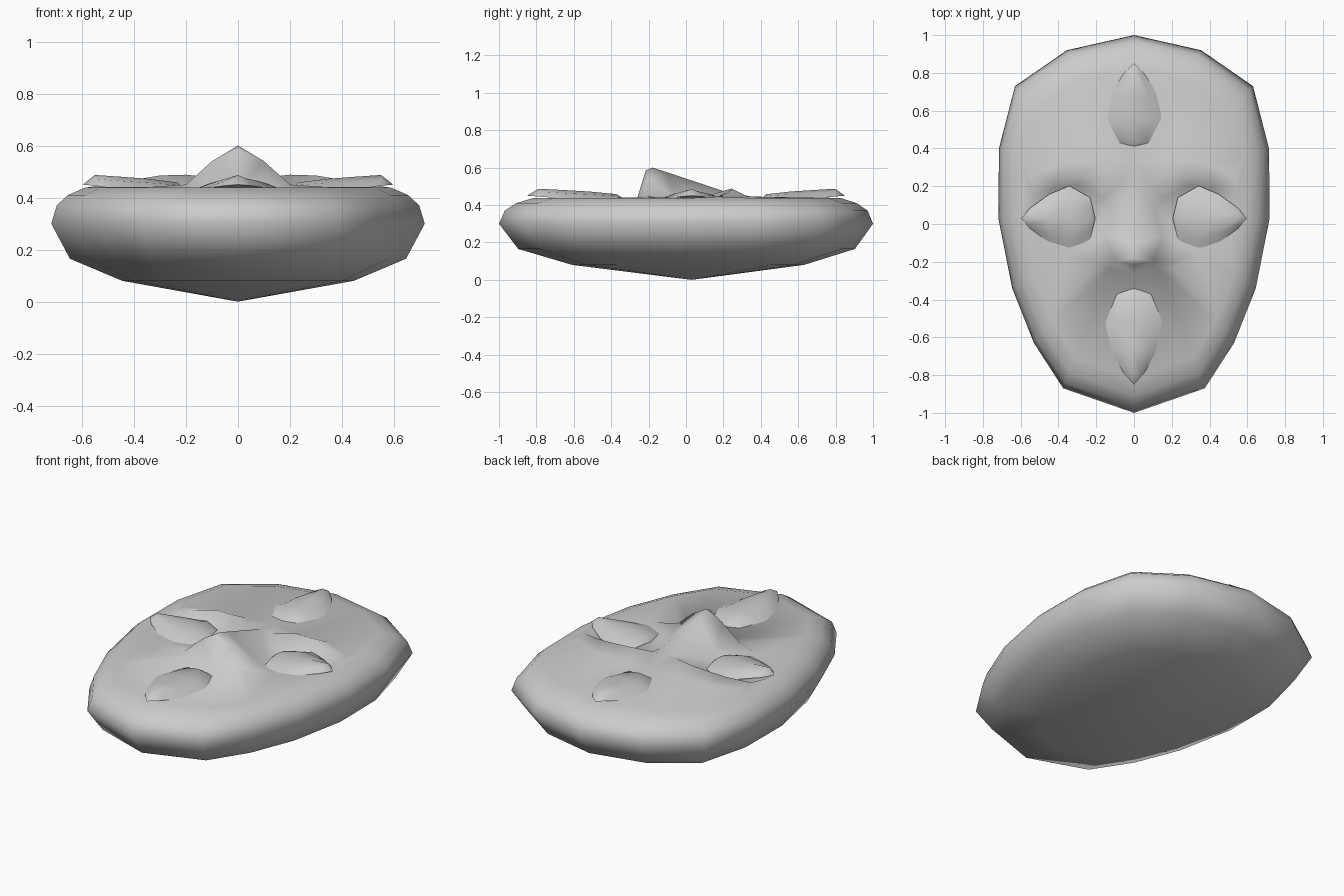
import bpy, bmesh
from mathutils import Vector
from mathutils.geometry import delaunay_2d_cdt

cube = bpy.data.objects.get("Cube")
if cube:
    bpy.data.objects.remove(cube, do_unlink=True)

GREY = (0.6, 0.6, 0.6, 1)
mat = bpy.data.materials.new("plain grey")
mat.use_nodes = True
mat.diffuse_color = GREY
mat.node_tree.nodes["Principled BSDF"].inputs["Base Color"].default_value = GREY


def finish(bm, name, angle):
    bmesh.ops.recalc_face_normals(bm, faces=bm.faces)
    mesh = bpy.data.meshes.new(name)
    bm.to_mesh(mesh)
    bm.free()
    mesh.materials.append(mat)
    obj = bpy.data.objects.new(name, mesh)
    bpy.context.collection.objects.link(obj)
    bpy.ops.object.select_all(action='DESELECT')
    obj.select_set(True)
    bpy.context.view_layer.objects.active = obj
    bpy.ops.object.shade_smooth_by_angle(angle=angle)
    return obj


# Mask outline: one half, mirrored
half = [(0, 1), (.355, .92), (.63, .73), (.715, .4), (.718, .03),
        (.645, -.34), (.53, -.63), (.375, -.87), (0, -1)]
outline = half + [(-x, y) for x, y in half[-2:0:-1]]
CY = .03

# Rounded rim and shallow pointed back, as scaled rings
bm = bmesh.new()
rings = []
for s, z in [(.62, .08), (.9, .165), (1, .3), (.97, .37), (.91, .41), (.82, .438)]:
    rings.append([bm.verts.new((x * s, CY + (y - CY) * s, z)) for x, y in outline])
n = len(outline)
for a, b in zip(rings, rings[1:]):
    for i in range(n):
        j = (i + 1) % n
        bm.faces.new((a[i], a[j], b[j], b[i]))
back = bm.verts.new((0, CY, 0))
for i in range(n):
    bm.faces.new((back, rings[0][(i + 1) % n], rings[0][i]))

# Face relief: crease lines for nose, brows and eye sockets
creases = [
    [(0, .35, .445), (0, .2, .475), (0, -.1, .575), (0, -.18, .6), (0, -.215, .585), (0, -.26, .44)],
    [(0, -.18, .6), (.1, -.2, .54), (.2, -.21, .45)],
    [(0, -.26, .44), (.13, -.235, .44), (.21, -.225, .44)],
    [(.2, -.21, .45), (.15, -.06, .44), (.11, .08, .44), (.16, .14, .425),
     (.3, .205, .42), (.42, .19, .42), (.53, .12, .43)],
    [(0, .2, .475), (.08, .2, .475), (.2, .245, .488), (.3, .25, .485), (.42, .22, .465), (.54, .17, .445)],
    [(0, .35, .445), (.18, .33, .445), (.36, .33, .445), (.54, .25, .44)],
    [(.21, 0, .42), (.23, -.1, .43), (.35, -.16, .44), (.5, -.11, .44)],
]
points = [v.co.copy() for v in rings[-1]]
edges = [(i, (i + 1) % n) for i in range(n)]
index = {}


def point(p):
    if p not in index:
        index[p] = len(points)
        points.append(Vector(p))
    return index[p]


for line in creases:
    for side in (1, -1):
        ids = [point((x * side, y, z)) for x, y, z in line]
        for e in zip(ids, ids[1:]):
            if e not in edges:
                edges.append(e)
flat, _, tris, origin, _, _ = delaunay_2d_cdt([p.xy for p in points], edges, [], 1, 1e-5)
verts = []
for co, src in zip(flat, origin):
    k = src[0] if src else -1
    if 0 <= k < n:
        verts.append(rings[-1][k])
    else:
        verts.append(bm.verts.new((co.x, co.y, points[k].z if k >= 0 else .44)))
for t in tris:
    bm.faces.new([verts[i] for i in t])
finish(bm, "mask", 1.4)


# Teardrop domes: round end at start, raised narrow end at tip
def teardrop(name, start, tip):
    start, tip = Vector(start), Vector(tip)
    axis = tip - start
    across = Vector((-axis.y, axis.x)).normalized()
    bm = bmesh.new()
    first = bm.verts.new((*start, .435))
    last = bm.verts.new((*tip, .45))
    rows = []
    for t, w, low, top in [(.07, .11, .432, .458), (.35, .172, .43, .472),
                           (.62, .128, .435, .48), (.88, .055, .445, .487)]:
        row = []
        for v in (-1, -.6, 0, .6, 1):
            p = start + axis * t + across * (v * w)
            row.append(bm.verts.new((p.x, p.y, low + (top - low) * (1 - v * v))))
        rows.append(row)
    for a, b in zip(rows, rows[1:]):
        for i in range(4):
            bm.faces.new((a[i], a[i + 1], b[i + 1], b[i]))
        bm.faces.new((a[0], b[0], b[4], a[4]))
    for end, row in ((first, rows[0]), (last, rows[-1])):
        for i in range(4):
            bm.faces.new((end, row[i], row[i + 1]))
        bm.faces.new((end, row[4], row[0]))
    return finish(bm, name, .8)


teardrop("left_eye", (.205, CY), (.597, CY))
teardrop("right_eye", (-.205, CY), (-.597, CY))
teardrop("forehead_eye", (0, .4), (0, .85))
teardrop("mouth", (0, -.335), (0, -.85))
